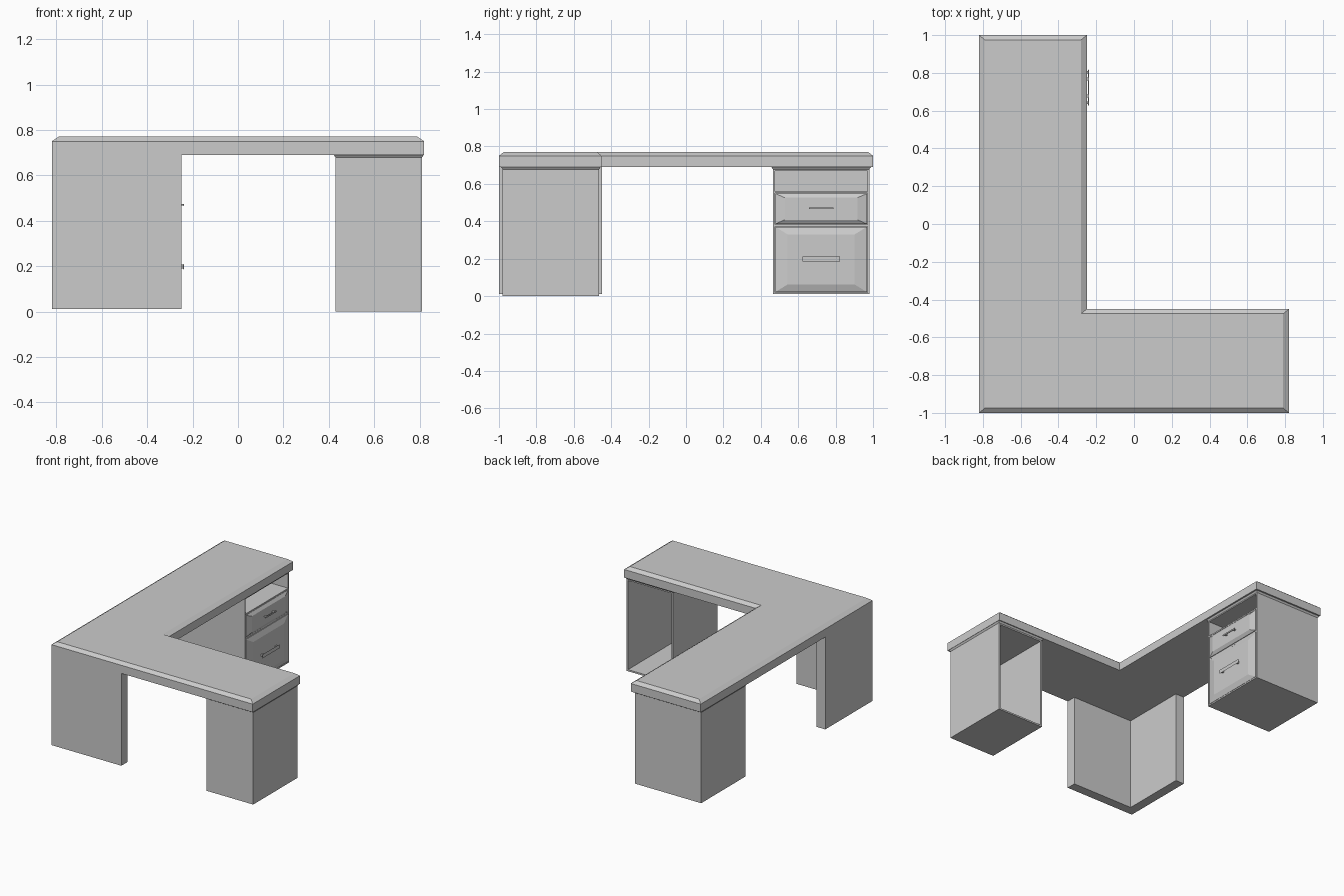
import bpy, bmesh

if "Cube" in bpy.data.objects:
    bpy.data.objects.remove(bpy.data.objects["Cube"])


def loft(name, rings):
    """Closed solid through a stack of equal-length point rings."""
    bm = bmesh.new()
    vr = [[bm.verts.new(p) for p in r] for r in rings]
    n = len(vr[0])
    for a, b in zip(vr, vr[1:]):
        for i in range(n):
            j = (i + 1) % n
            bm.faces.new((a[i], a[j], b[j], b[i]))
    bm.faces.new(vr[0][::-1])
    bm.faces.new(vr[-1])
    return finish(name, bm)


def finish(name, bm):
    bmesh.ops.recalc_face_normals(bm, faces=bm.faces)
    me = bpy.data.meshes.new(name)
    bm.to_mesh(me)
    bm.free()
    ob = bpy.data.objects.new(name, me)
    bpy.context.collection.objects.link(ob)
    return ob


def l_ring(x0, y0, x1, y1, xi, yi, z):
    """L-shaped outline with its inner corner at xi, yi."""
    return [(x, y, z) for x, y in
            ((x0, y0), (x1, y0), (x1, yi), (xi, yi), (xi, y1), (x0, y1))]


def rect_z(x0, x1, y0, y1, z):
    return [(x0, y0, z), (x1, y0, z), (x1, y1, z), (x0, y1, z)]


def rect_x(y0, y1, z0, z1, x):
    return [(x, y0, z0), (x, y1, z0), (x, y1, z1), (x, y0, z1)]


def box(name, x0, x1, y0, y1, z0, z1):
    return loft(name, [rect_z(x0, x1, y0, y1, z0), rect_z(x0, x1, y0, y1, z1)])


def open_cabinet(name, x0, x1, y0, y1, z0, z1, axis, wall):
    """Thin-walled box open on its +x (axis 0) or +y (axis 1) side."""
    t = wall
    if axis == 0:
        rings = [rect_x(y0, y1, z0, z1, x0), rect_x(y0, y1, z0, z1, x1),
                 rect_x(y0 + t, y1 - t, z0 + t, z1 - t, x1),
                 rect_x(y0 + t, y1 - t, z0 + t, z1 - t, x0 + t)]
    else:
        def r(y, d):
            return [(x0 + d, y, z0 + d), (x1 - d, y, z0 + d),
                    (x1 - d, y, z1 - d), (x0 + d, y, z1 - d)]
        rings = [r(y0, 0), r(y1, 0), r(y1, t), r(y0 + t, t)]
    return loft(name, rings)


def collar(name, x0, x1, y0, y1):
    """Flared moulding between a pedestal and the worktop."""
    f = 0.01
    return loft(name, [rect_z(x0, x1, y0, y1, 0.678),
                       rect_z(x0 - f, x1 + f, y0 - f, y1 + f, 0.692)])


# L-shaped worktop with chamfered upper edge
loft("worktop", [
    l_ring(-0.82, -1, 0.82, 1, -0.25, -0.45, 0.69),
    l_ring(-0.82, -1, 0.82, 1, -0.25, -0.45, 0.75),
    l_ring(-0.79, -0.975, 0.79, 0.975, -0.28, -0.475, 0.77)])

# Corner support: two thick panels meeting at the outer corner
loft("corner_support", [
    l_ring(-0.82, -1, -0.25, -0.45, -0.75, -0.93, z) for z in (0.01, 0.69)])

# Right pedestal, open towards the back
open_cabinet("side_cabinet", 0.43, 0.81, -0.98, -0.465, 0.0, 0.68, 1, 0.012)
collar("side_cabinet_collar", 0.43, 0.81, -0.98, -0.465)

# Drawer pedestal with an open shelf on top
open_cabinet("drawer_cabinet", -0.81, -0.27, 0.465, 0.98, 0.01, 0.68, 0, 0.01)
collar("drawer_cabinet_collar", -0.81, -0.27, 0.465, 0.98)
box("shelf_board", -0.80, -0.27, 0.475, 0.97, 0.55, 0.56)
box("drawer_divider", -0.80, -0.272, 0.475, 0.97, 0.372, 0.384)

# Drawers with raised fronts and bar handles on slanted posts
for name, z0, z1, sy, sz, half, hz, bar in (
        ("upper_drawer", 0.386, 0.548, 0.05, 0.022, 0.065, 0.47, 0.005),
        ("lower_drawer", 0.022, 0.37, 0.065, 0.04, 0.1, 0.198, 0.014)):
    y0, y1, yc = 0.478, 0.967, 0.7225
    loft(name + "_front", [
        rect_x(y0, y1, z0, z1, -0.78),
        rect_x(y0, y1, z0, z1, -0.270),
        rect_x(y0 + sy, y1 - sy, z0 + sz, z1 - sz, -0.256)])
    loft(name + "_handle", [
        rect_x(yc - half + 0.008, yc + half - 0.008,
               hz - bar * 0.6, hz + bar * 0.6, -0.243),
        rect_x(yc - half, yc + half, hz - bar, hz + bar, -0.237)])
    for side, label in ((-1, "near"), (1, "far")):
        yp = yc + side * (half - 0.02)
        w, h = 0.007, bar * 0.6
        loft(f"{name}_handle_post_{label}", [
            rect_x(yp - w, yp + w, hz - h, hz + h, -0.258),
            rect_x(yp - w, yp + w, hz - h, hz + h, -0.242)])
